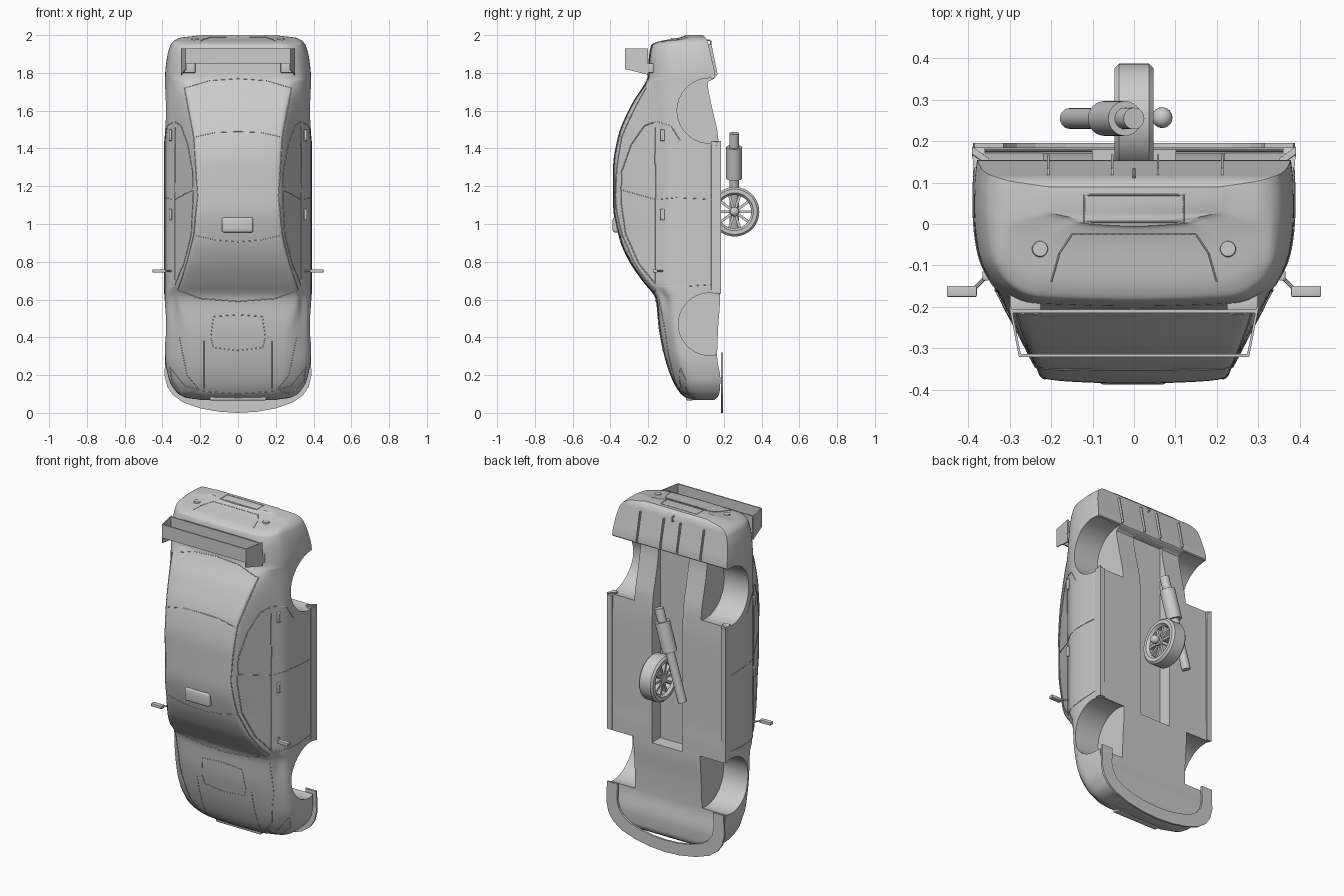
import bpy, bmesh, math
from math import cos, sin, pi
from mathutils import Vector, Matrix
from mathutils.bvhtree import BVHTree

if "Cube" in bpy.data.objects:
    bpy.data.objects.remove(bpy.data.objects["Cube"])


def finish(bm, name, smooth=True):
    bmesh.ops.recalc_face_normals(bm, faces=bm.faces)
    me = bpy.data.meshes.new(name)
    bm.to_mesh(me)
    bm.free()
    ob = bpy.data.objects.new(name, me)
    bpy.context.collection.objects.link(ob)
    bpy.ops.object.select_all(action='DESELECT')
    bpy.context.view_layer.objects.active = ob
    ob.select_set(True)
    if smooth:
        bpy.ops.object.shade_smooth_by_angle(angle=math.radians(35))
    return ob


def box(name, x, y, z, bevel=0):
    bm = bmesh.new()
    bmesh.ops.create_cube(bm, size=1)
    for v in bm.verts:
        v.co = [a + (b - a) * (c + .5) for (a, b), c in zip((x, y, z), v.co)]
    if bevel:
        bmesh.ops.bevel(bm, geom=bm.edges[:], offset=bevel, segments=3, affect='EDGES', profile=.5)
    return finish(bm, name)


def rod(name, a, b, r, r2=None, seg=32):
    a, b = Vector(a), Vector(b)
    d = b - a
    m = Matrix.Translation((a + b) / 2) @ d.to_track_quat('Z', 'Y').to_matrix().to_4x4()
    bm = bmesh.new()
    bmesh.ops.create_cone(bm, cap_ends=True, segments=seg, radius1=r,
                          radius2=r if r2 is None else r2, depth=d.length, matrix=m)
    return finish(bm, name)


def slab(name, pts, shift):
    bm = bmesh.new()
    f = bm.faces.new([bm.verts.new(p) for p in pts])
    ext = bmesh.ops.extrude_face_region(bm, geom=[f])['geom']
    bmesh.ops.translate(bm, vec=shift, verts=[e for e in ext if isinstance(e, bmesh.types.BMVert)])
    return finish(bm, name, False)


def hermite(p, m0, q, m1, t):
    return (p * (2*t**3 - 3*t*t + 1) + m0 * (t**3 - 2*t*t + t)
            + q * (3*t*t - 2*t**3) + m1 * (t**3 - t*t))


# Body stations along the length: z, centre-line y, roof/hood edge x, half width, underside y
ST = [(.068, .03, .15, .20, .15), (.08, .0, .2, .275, .165), (.11, -.035, .24, .325, .178),
      (.18, -.075, .27, .365, .182), (.3, -.115, .28, .385, .165), (.45, -.145, .29, .387, .17),
      (.6, -.16, .315, .387, .18), (.7, -.232, .30, .387, .18), (.8, -.3, .268, .387, .178),
      (.92, -.352, .238, .387, .178), (1.1, -.386, .225, .387, .178), (1.3, -.386, .225, .387, .178),
      (1.46, -.361, .235, .387, .17), (1.63, -.29, .262, .387, .135), (1.75, -.215, .285, .385, .115),
      (1.775, -.204, .285, .385, .155), (1.88, -.197, .285, .375, .135), (1.945, -.185, .27, .357, .12),
      (1.965, -.15, .26, .343, .115), (1.985, -.04, .22, .31, .105), (2.0, -.005, .15, .21, .09)]


def slope(i, c):
    if i in (0, len(ST) - 1):
        return 0
    d0 = (ST[i][c] - ST[i-1][c]) / (ST[i][0] - ST[i-1][0])
    d1 = (ST[i+1][c] - ST[i][c]) / (ST[i+1][0] - ST[i][0])
    return 2 * d0 * d1 / (d0 + d1) if d0 * d1 > 0 else 0


def section(z, top, we, w, b):
    ey = top + .02
    by = max(-.155, ey + .1 * (b - ey))
    sy = max(-.09, by + .12 * (b - by))
    my = min(max(0, sy + .04), .5 * (sy + b))
    k = [Vector(p) for p in ((-.5*we, top + .003), (0, top), (.5*we, top + .003), (.86*we, top + .0085), (we, ey),
                             (.87*w, by), (.96*w, sy), (w, my), (w, my + .7 * (b - my)), (.985*w, b))]
    half = []
    for i in range(1, 8):
        # shorter tangents next to the tight roof edge
        f0, f1 = (.12 if i == 3 else .5), (.12 if i == 2 else .5)
        m0, m1 = (k[i+1] - k[i-1]) * .5, (k[i+2] - k[i]) * .5
        L = (k[i+1] - k[i]).length
        m0 = m0.normalized() * min(m0.length, L)
        m1 = m1.normalized() * min(m1.length, L)
        half += [hermite(k[i], m0, k[i+1], m1, j / 5) for j in range(5)]
    half += k[8:]
    return [(p.x, p.y, z) for p in half] + [(-p.x, p.y, z) for p in reversed(half[1:])]


bm = bmesh.new()
rings = []
for i in range(len(ST) - 1):
    h = ST[i+1][0] - ST[i][0]
    for j in range(5 if i < len(ST) - 2 else 6):
        vals = [hermite(ST[i][c], slope(i, c) * h, ST[i+1][c], slope(i+1, c) * h, j / 5) for c in range(1, 5)]
        rings.append([bm.verts.new(p) for p in section(ST[i][0] + h * j / 5, *vals)])
n = len(rings[0])
for r, s in zip(rings, rings[1:]):
    for i in range(n):
        bm.faces.new((r[i], r[(i+1) % n], s[(i+1) % n], s[i]))
bm.faces.new(rings[0])
bm.faces.new(rings[-1])
body = finish(bm, "car_body", False)

# Wheel arches and underside tunnel cut out of the body
cutters = [box("tunnel_cutter", (-.1, .1), (.1, .4), (.62, 1.76))]
for s in (1, -1):
    for z, r in ((.47, .165), (1.6, .172)):
        cutters.append(rod("arch_cutter", (s * .22, .125, z), (s * .6, .125, z), r, seg=64))
for c in cutters:
    bpy.context.view_layer.objects.active = body
    m = body.modifiers.new("cut", 'BOOLEAN')
    m.operation, m.object, m.solver = 'DIFFERENCE', c, 'EXACT'
    bpy.ops.object.modifier_apply(modifier=m.name)
    bpy.data.objects.remove(c)
bpy.ops.object.select_all(action='DESELECT')
body.select_set(True)
bpy.ops.object.shade_smooth_by_angle(angle=math.radians(35))
bm = bmesh.new()
bm.from_mesh(body.data)
tree = BVHTree.FromBMesh(bm)
bm.free()


# Panel gaps and trim lines projected on the body ('x' from a side, 'y' from the front, 'z' from the tail)
def seam(name, pts, axis, s=1, r=.002):
    cu = bpy.data.curves.new(name, 'CURVE')
    cu.dimensions, cu.bevel_depth, cu.bevel_resolution = '3D', r, 1
    out = []
    for (a, b), (c, d) in zip(pts, pts[1:]):
        for j in range(9):
            u, v = a + (c - a) * j / 8, b + (d - b) * j / 8
            o, di = {'x': ((s, u, v), (-s, 0, 0)), 'y': ((s * u, -1, v), (0, 1, 0)),
                     'z': ((s * u, v, 3), (0, 0, -1))}[axis]
            hit = tree.ray_cast(Vector(o), Vector(di))[0]
            if hit:
                out.append(hit)
    sp = cu.splines.new('POLY')
    sp.points.add(len(out) - 1)
    for p, q in zip(sp.points, out):
        p.co = (*q, 1)
    bpy.context.collection.objects.link(bpy.data.objects.new(name, cu))


for s in (1, -1):
    seam("side_window_trim", [(-.16, .68), (-.25, .79), (-.32, .95), (-.345, 1.12), (-.34, 1.28),
                              (-.29, 1.42), (-.22, 1.52), (-.165, 1.54), (-.16, 1.1), (-.16, .68)], 'x', s, .003)
    seam("window_divider", [(-.34, 1.18), (-.16, 1.13)], 'x', s)
    seam("door_split", [(-.15, 1.13), (-.05, 1.14), (.14, 1.13)], 'x', s)
    seam("front_door_gap", [(-.15, .67), (0, .67), (.14, .68)], 'x', s)
    seam("rear_door_gap", [(-.15, 1.54), (-.08, 1.52), (-.03, 1.44)], 'x', s)
    seam("sill_line", [(.135, .65), (.135, 1.42)], 'x', s)
    seam("windscreen_lower", [(0, .59), (.2, .605), (.32, .65)], 'y', s, .003)
    seam("windscreen_upper", [(0, .905), (.12, .915), (.235, .94)], 'y', s)
    seam("windscreen_pillar", [(.32, .65), (.27, .8), (.235, .94), (.215, 1.15), (.235, 1.46), (.285, 1.72)], 'y', s, .003)
    seam("rear_glass_upper", [(0, 1.49), (.12, 1.485), (.235, 1.46)], 'y', s)
    seam("rear_glass_lower", [(0, 1.77), (.15, 1.76), (.285, 1.72)], 'y', s)
    seam("hood_edge", [(.31, .6), (.31, .4), (.27, .2), (.2, .115), (0, .1)], 'y', s)
    seam("hood_crease", [(.18, .13), (.18, .38)], 'y', s)
    seam("hood_scoop_line", [(0, .33), (.13, .345), (.145, .4), (.13, .51), (0, .52)], 'y', s)
    seam("headlight_trim", [(.2, .12), (.28, .14), (.36, .24), (.35, .17), (.28, .1), (.2, .12)], 'y', s)
    seam("trunk_gap", [(0, -.025), (.15, -.025), (.18, -.07), (.2, -.14)], 'z', s)
    seam("plate_recess", [(0, .005), (.12, .005), (.12, .07), (0, .07)], 'z', s)

    # Tail lamps, door handles, mirrors and side skirts
    rod("tail_lamp", (s * .227, -.06, 1.95), (s * .227, -.06, 1.984), .025, .018)
    for y, z in ((-.125, 1.05), (-.125, 1.47)):
        box("door_handle", sorted((s * .35, s * .366)), (y - .012, y + .012), (z - .03, z + .03), .004)
    box("mirror", sorted((s * .38, s * .452)), (-.176, -.15), (.742, .76), .003)
    rod("mirror_arm", (s * .345, -.115, .751), (s * .39, -.16, .751), .005, seg=10)
    slab("side_skirt", [(s * .36, .135, .64), (s * .388, .135, .64), (s * .392, .185, .63), (s * .36, .185, .63)],
         (0, 0, .8))
    slab("skirt_flare", [(s * .35, .14, 1.44), (s * .392, .17, 1.44), (s * .387, .14, 1.36)], (0, .018, 0))

    # Rear wing end plates and feet
    slab("wing_end_plate", [(s * .278, -.322, 1.93), (s * .302, -.2, 1.93), (s * .302, -.2, 1.79), (s * .278, -.322, 1.82)],
         (-s * .006, 0, 0))
    box("wing_foot", sorted((s * .225, s * .3)), (-.215, -.17), (1.80, 1.85), .004)

    # Diffuser fins
    for x in (.055, .21):
        slab("diffuser_fin", [(s * x, .10, 1.95), (s * x, .135, 1.95), (s * x, .168, 1.79), (s * x, .14, 1.77)],
             (.006, 0, 0))

box("wing_blade", (-.278, .278), (-.322, -.314), (1.85, 1.93))
box("wing_lower_blade", (-.3, .3), (-.215, -.207), (1.85, 1.93))
box("roof_vent", (-.085, .08), (-.388, -.35), (.955, 1.035), .012)
box("nose_grille", (-.15, .15), (.0, .04), (.066, .1), .008)

# Front splitter: a U-shaped band around the nose
outer = [(.385, .32), (.389, .2), (.375, .14), (.345, .095), (.29, .055), (.2, .024), (.1, .006), (0, 0)]
outer += [(-x, z) for x, z in reversed(outer[:-1])]
inner = [(x * .82, .32 + (z - .32) * .78) for x, z in reversed(outer)]
slab("front_splitter", [(x, .184, z) for x, z in outer + inner], (0, .012, 0))

# Tow ring at the tail
bpy.ops.mesh.primitive_torus_add(location=(0, .118, 1.96), rotation=(0, pi / 2, 0), major_radius=.014,
                                 minor_radius=.004, major_segments=20, minor_segments=8)
bpy.context.object.name = "tow_ring"

# Wheel beneath the floor
WY, WZ = .257, 1.065
prof = [(-.047, .1), (-.047, .12), (-.036, .131), (.036, .131), (.047, .12), (.047, .1), (.032, .088), (-.032, .088)]
bm = bmesh.new()
N = 48
loops = [[bm.verts.new((x, WY + r * cos(2*pi*i/N), WZ + r * sin(2*pi*i/N))) for x, r in prof] for i in range(N)]
for i in range(N):
    a, b = loops[i], loops[(i+1) % N]
    for j in range(8):
        bm.faces.new((a[j], a[(j+1) % 8], b[(j+1) % 8], b[j]))
finish(bm, "wheel_tire")
for i in range(10):
    d = Vector((0, cos(2*pi*i/10), sin(2*pi*i/10)))
    t = Vector((0, -d.z, d.y)) * .007
    c = Vector((-.033, WY, WZ))
    slab("wheel_spoke", [c + d*.015 - t, c + d*.092 - t, c + d*.092 + t, c + d*.015 + t], (.066, 0, 0))
rod("wheel_hub", (-.036, WY, WZ), (.046, WY, WZ), .026)
bpy.ops.mesh.primitive_uv_sphere_add(segments=24, ring_count=12, radius=.025, location=(.068, WY, WZ))
bpy.context.object.name = "hub_ball"
bpy.ops.object.shade_smooth()

# Slanted exhaust: pipe, muffler, tip
A, B = Vector((0, .255, 1.48)), Vector((-.155, .255, .96))
rod("exhaust_pipe", A.lerp(B, .4), B, .025)
rod("muffler", A.lerp(B, .14), A.lerp(B, .46), .042)
rod("exhaust_tip", A, A.lerp(B, .2), .026)
